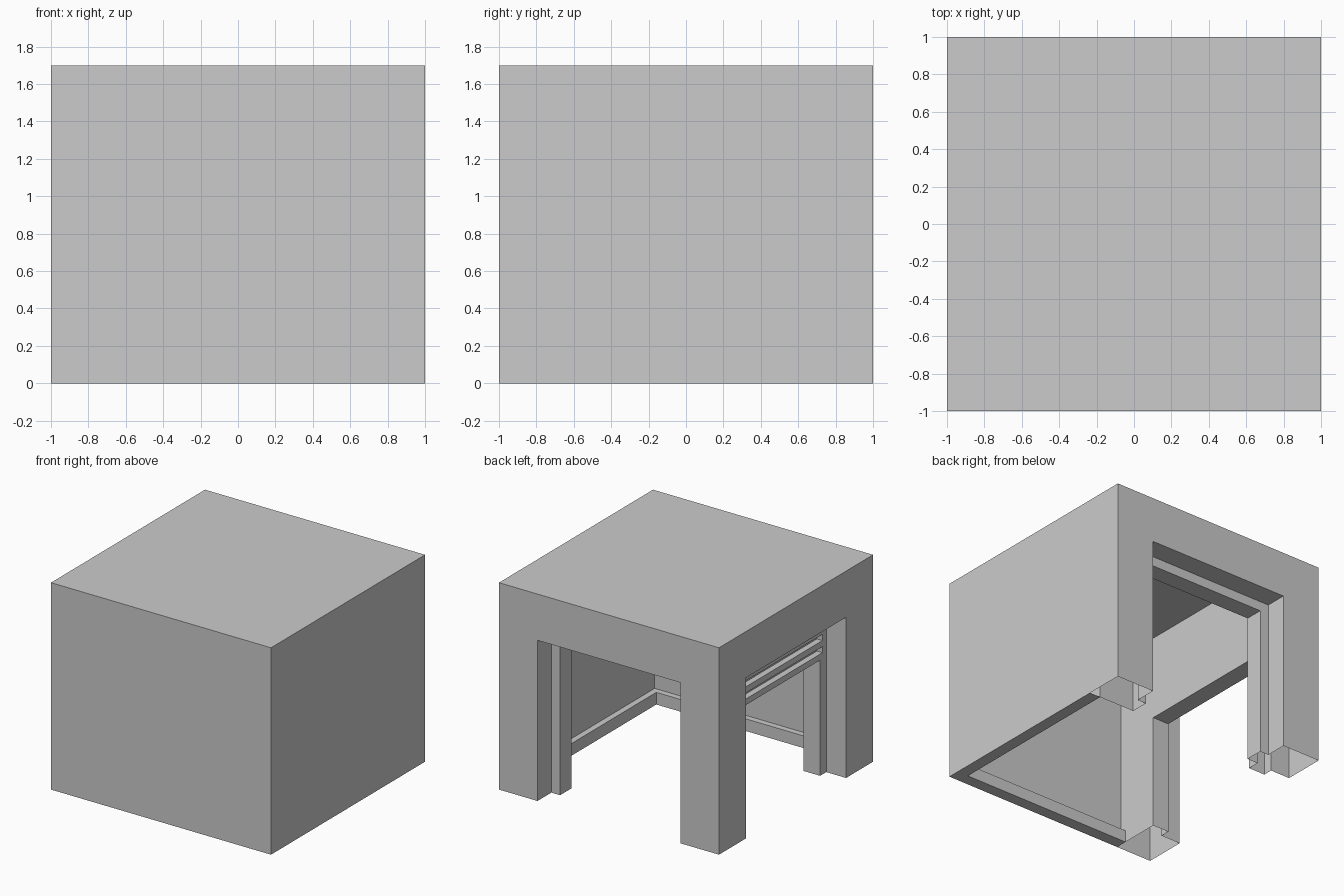
import bpy, bmesh

if "Cube" in bpy.data.objects:
    bpy.data.objects.remove(bpy.data.objects["Cube"])


def box(name, lo, hi):
    """Axis-aligned box between two corners."""
    bm = bmesh.new()
    bmesh.ops.create_cube(bm, size=1)
    for v in bm.verts:
        v.co = [lo[i] if v.co[i] < 0 else hi[i] for i in range(3)]
    mesh = bpy.data.meshes.new(name)
    bm.to_mesh(mesh)
    bm.free()
    ob = bpy.data.objects.new(name, mesh)
    bpy.context.collection.objects.link(ob)
    return ob


def cut(target, lo, hi):
    """Carve a box out of the target and discard the cutter."""
    cutter = box("cutter", lo, hi)
    cutter.hide_render = True
    mod = target.modifiers.new("cut", 'BOOLEAN')
    mod.operation = 'DIFFERENCE'
    mod.solver = 'EXACT'
    mod.object = cutter
    bpy.context.view_layer.objects.active = target
    bpy.ops.object.modifier_apply(modifier=mod.name)
    bpy.data.objects.remove(cutter, do_unlink=True)


IN = 0.67     # inner face of the open sides
STEP = 0.82   # depth where the doorway lip starts
HEAD = 1.32   # outer doorway height

shell = box("room_shell", (-1, -1, 0), (1, 1, 1.7))

# room interior, leaving a skirting ledge along the two solid walls
cut(shell, (-IN, -0.90, -0.1), (0.90, IN, 1.0))
cut(shell, (-IN, -0.95, 0.1), (0.95, IN, 1.65))

# back doorway: wide outer recess, then a narrower inner lip
cut(shell, (-0.65, STEP, -0.1), (0.65, 1.1, HEAD))
cut(shell, (-0.57, 0.5, -0.1), (0.57, 0.9, 1.24))

# left doorway: same recess, with a deep lower beam behind it
cut(shell, (-1.1, -0.65, -0.1), (-STEP, 0.65, HEAD))
cut(shell, (-0.9, -0.57, -0.1), (-0.5, 0.57, 0.95))

# two grooves along the left beam
for z in (1.0, 1.1):
    cut(shell, (-0.9, -0.6, z), (-0.77, 0.6, z + 0.05))

# hollow posts: split the underside at the post lines and open the post bottoms
bm = bmesh.new()
bm.from_mesh(shell.data)


def underside():
    return [f for f in bm.faces if f.normal.z < -0.9 and f.calc_center_median().z < 0.001]


for co, no in (((0, IN, 0), (0, 1, 0)), ((-IN, 0, 0), (1, 0, 0))):
    faces = underside()
    geom = faces + list({e for f in faces for e in f.edges}) + list({v for f in faces for v in f.verts})
    bmesh.ops.bisect_plane(bm, geom=geom, plane_co=co, plane_no=no, dist=1e-4)
    bm.normal_update()

posts = []
for f in underside():
    c = f.calc_center_bounds()
    if c.y > IN or c.x < -IN:
        posts.append(f)
bmesh.ops.delete(bm, geom=posts, context='FACES')
bm.to_mesh(shell.data)
bm.free()
for p in shell.data.polygons:
    p.use_smooth = False
